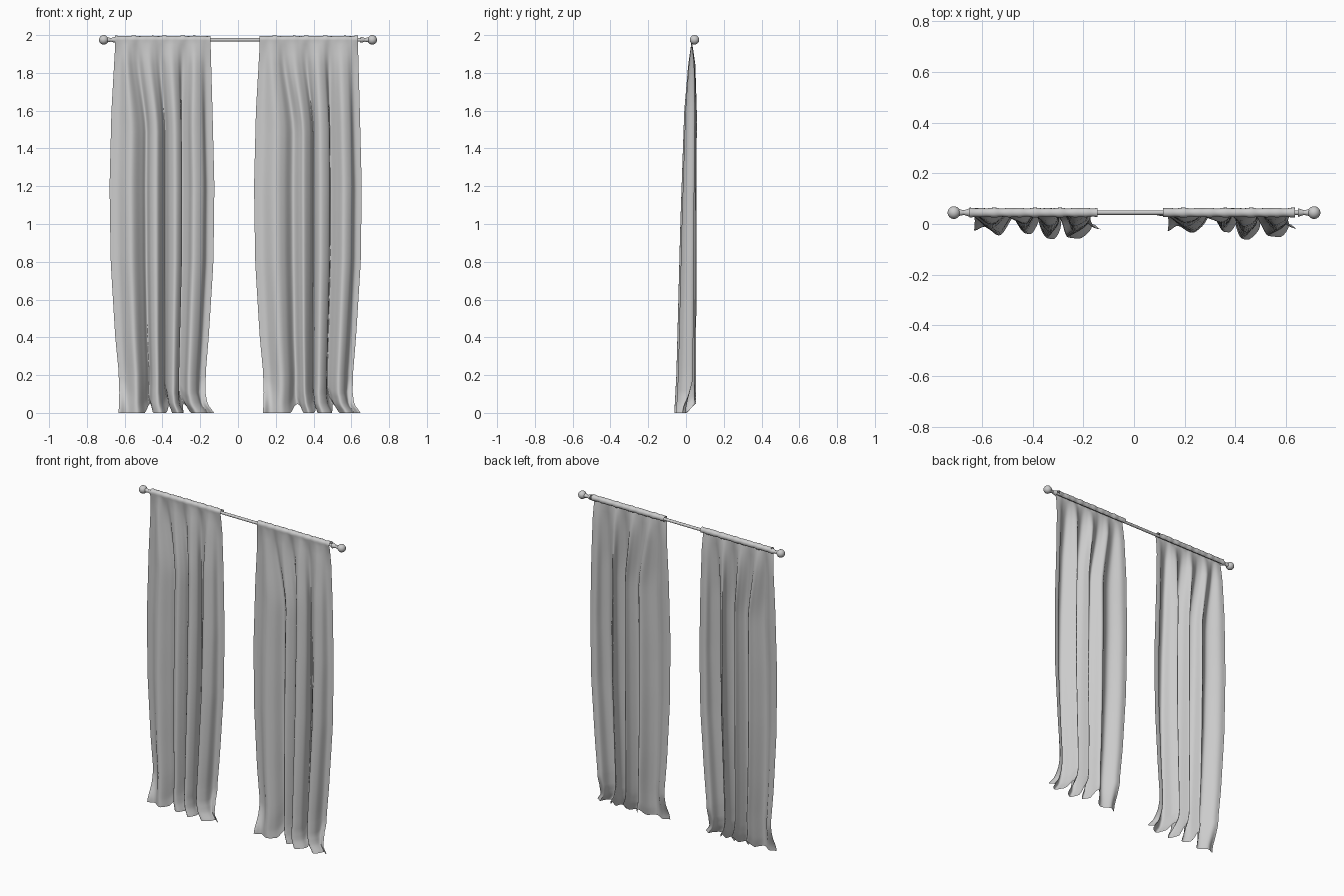
import bpy, bmesh, math
from mathutils import Vector

if "Cube" in bpy.data.objects:
    bpy.data.objects.remove(bpy.data.objects["Cube"])

ROD_Y, ROD_Z = 0.045, 1.975


def lerp_table(table, z):
    """Smooth interpolation of rows (z, a, b), z descending."""
    if z >= table[0][0]:
        return table[0][1:]
    for p, q in zip(table, table[1:]):
        if p[0] >= z >= q[0]:
            t = (p[0] - z) / (p[0] - q[0])
            return tuple(a + (b - a) * t for a, b in zip(p[1:], q[1:]))
    return table[-1][1:]


def spline(points, steps):
    """Catmull-Rom curve through 2D points."""
    P = [Vector(p) for p in points]
    P = [2 * P[0] - P[1]] + P + [2 * P[-1] - P[-2]]
    out = []
    for i in range(1, len(P) - 2):
        a, b, c, d = P[i - 1:i + 3]
        for s in range(steps):
            t = s / steps
            out.append(0.5 * (2 * b + (c - a) * t + (2 * a - 5 * b + 4 * c - d) * t * t
                              + (3 * b - a - 3 * c + d) * t ** 3))
    out.append(P[-2])
    return out


def smooth(t):
    t = max(0.0, min(1.0, t))
    return t * t * (3 - 2 * t)


# height, left edge, right edge of the left panel
EDGES = [(1.95, -0.65, -0.145), (1.6, -0.67, -0.135), (1.2, -0.68, -0.125),
         (0.8, -0.674, -0.13), (0.4, -0.65, -0.155), (0.2, -0.632, -0.17),
         (0.1, -0.63, -0.172), (0.04, -0.634, -0.158), (0.0, -0.638, -0.125)]
# height, frontmost y, rearmost y of the folds
DEPTH = [(1.95, 0.027, 0.034), (1.85, 0.012, 0.05), (1.6, -0.01, 0.059),
         (1.0, -0.031, 0.058), (0.2, -0.052, 0.056), (0.0, -0.063, 0.055)]


def curtain(name, folds, shift_l, shift_r, seed):
    prof = spline(folds, 6)
    n = len(prof)
    bm = bmesh.new()
    rows = []
    # sleeve around the rod, from rear seam over the top to the front
    for k in range(10):
        a = math.radians(-65 + k * 265 / 9)
        row = []
        for i in range(n):
            u = i / (n - 1)
            w = 0.5 * math.sin(37 * u + seed) + 0.5 * math.sin(61 * u + 2 * seed)
            x = -0.65 + shift_l + u * (0.505 + shift_r - shift_l)
            r = 0.018 + 0.002 * w
            row.append(bm.verts.new((x, ROD_Y + r * math.cos(a), ROD_Z + 0.003 + r * math.sin(a))))
        rows.append(row)
    # hanging cloth
    heights = [1.95 - 1.75 * j / 34 for j in range(35)] + [0.2 - 0.2 * j / 12 for j in range(1, 13)]
    for z in heights:
        xl, xr = lerp_table(EDGES, z)
        xl, xr = xl + shift_l, xr + shift_r
        yf, yb = lerp_table(DEPTH, z)
        ramp = smooth((1.97 - z) / 0.5)
        hem = smooth((0.16 - z) / 0.16)
        row = []
        for i, p in enumerate(prof):
            u = i / (n - 1)
            f = u + (p.x - u) * ramp
            f += 0.012 * hem * math.sin(15 * u + seed)
            d = max(-1, min(1, p.y))
            # side edges turn forward at the floor
            edge = smooth((abs(u - 0.5) - 0.38) / 0.12)
            d -= edge * hem * 0.9
            d = max(-1, d)
            y = (yf + yb) / 2 + d * (yb - yf) / 2
            lift = 0.045 * smooth(y / 0.055) + 0.003
            zz = z + lift * smooth((0.5 - z) / 0.5)
            x = xl + max(0, min(1, f)) * (xr - xl)
            row.append(bm.verts.new((x, y, zz if z > 0.001 or lift > 0.004 else 0.0)))
        rows.append(row)
    for r0, r1 in zip(rows, rows[1:]):
        for i in range(n - 1):
            bm.faces.new((r0[i], r1[i], r1[i + 1], r0[i + 1]))
    me = bpy.data.meshes.new(name)
    bm.to_mesh(me)
    bm.free()
    for poly in me.polygons:
        poly.use_smooth = True
    ob = bpy.data.objects.new(name, me)
    bpy.context.collection.objects.link(ob)


# curtains: (fraction across, front -1 .. back +1)
curtain("left_curtain",
        [(0, 0.55), (0.08, 0.35), (0.2, -0.7), (0.3, 0.3), (0.35, 0.9), (0.39, -0.2), (0.45, -0.6),
         (0.5, 0.2), (0.53, 0.95), (0.57, -0.3), (0.63, -0.95), (0.69, -0.2), (0.69, 0.9),
         (0.75, 0.2), (0.8, -0.9), (0.89, -0.4), (0.93, 0.5), (1, 0.6)], 0, 0, 1.0)
curtain("right_curtain",
        [(0, 0.5), (0.08, 0.4), (0.19, -0.5), (0.28, -0.1), (0.36, 0.9), (0.42, 0.0), (0.46, -0.5),
         (0.52, 0.2), (0.55, 0.95), (0.57, -0.2), (0.62, -0.98), (0.7, -0.3), (0.71, 0.85),
         (0.77, 0.0), (0.83, -0.8), (0.9, -0.4), (0.94, 0.5), (1, 0.65)], 0.765, 0.78, 2.3)


# rod and finials
def cone(name, x, r1, r2, depth):
    bpy.ops.mesh.primitive_cone_add(vertices=24, radius1=r1, radius2=r2, depth=depth,
                                    location=(x, ROD_Y, ROD_Z), rotation=(0, math.pi / 2, 0))
    bpy.context.object.name = name
    bpy.ops.object.shade_smooth_by_angle()


cone("curtain_rod", 0, 0.009, 0.009, 1.34)
for side, s in (("left", -1), ("right", 1)):
    a, b = (0.017, 0.009) if s > 0 else (0.009, 0.017)
    cone(side + "_collar", s * 0.66, a, b, 0.025)
    a, b = (0.009, 0.014) if s > 0 else (0.014, 0.009)
    cone(side + "_neck", s * 0.682, a, b, 0.024)
    bpy.ops.mesh.primitive_uv_sphere_add(segments=24, ring_count=12, radius=0.025,
                                         location=(s * 0.711, ROD_Y, ROD_Z))
    bpy.context.object.name = side + "_finial"
    bpy.ops.object.shade_smooth_by_angle(angle=math.radians(60))
